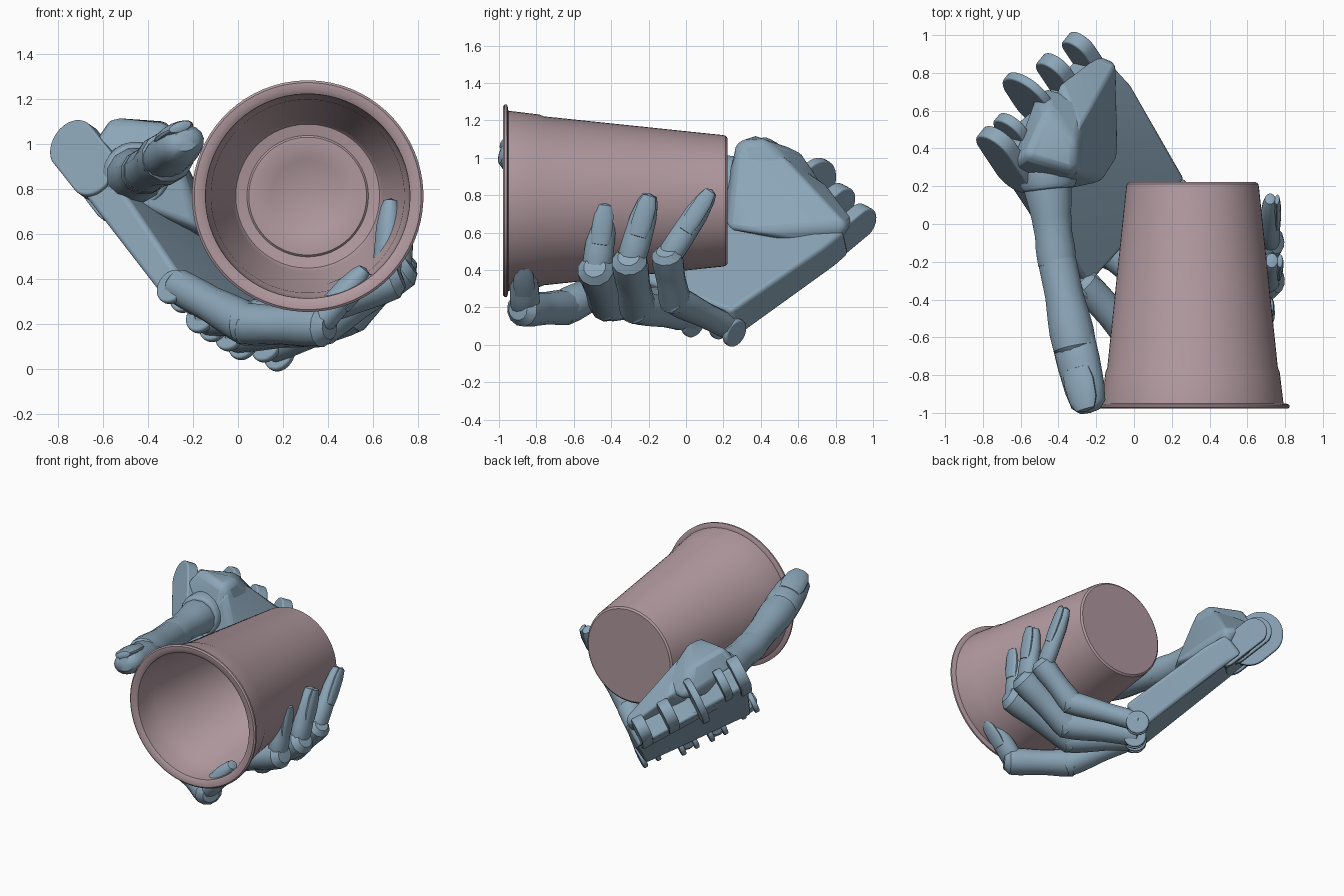
import bpy, bmesh, math
from mathutils import Vector as V, Matrix

if "Cube" in bpy.data.objects:
    bpy.data.objects.remove(bpy.data.objects["Cube"])


def material(name, rgb):
    m = bpy.data.materials.new(name)
    m.diffuse_color = (*rgb, 1)
    m.use_nodes = True
    m.node_tree.nodes["Principled BSDF"].inputs["Base Color"].default_value = m.diffuse_color
    return m


BLUE = material("hand_blue", (0.26, 0.38, 0.48))
MAUVE = material("cup_mauve", (0.44, 0.32, 0.35))


def finish(bm, name, mat, angle=35, bevel=0):
    bmesh.ops.recalc_face_normals(bm, faces=bm.faces)
    me = bpy.data.meshes.new(name)
    bm.to_mesh(me)
    bm.free()
    me.materials.append(mat)
    ob = bpy.data.objects.new(name, me)
    bpy.context.collection.objects.link(ob)
    if bevel:
        b = ob.modifiers.new("bevel", 'BEVEL')
        b.width, b.segments, b.limit_method = bevel, 3, 'ANGLE'
    bpy.ops.object.select_all(action='DESELECT')
    ob.select_set(True)
    bpy.context.view_layer.objects.active = ob
    bpy.ops.object.shade_smooth_by_angle(angle=math.radians(angle))
    return ob


def loft(name, frame, profile, sides, mat, flat=1.0, angle=35, bevel=0):
    """Rings of (radius, height) along the local z of a frame."""
    bm = bmesh.new()
    rings = []
    for r, h in profile:
        if r == 0:
            rings.append([bm.verts.new(frame @ V((0, 0, h)))])
            continue
        rings.append([bm.verts.new(frame @ V((r * math.cos(a), flat * r * math.sin(a), h)))
                      for a in (2 * math.pi * (i + .5) / sides for i in range(sides))])
    for p, q in zip(rings, rings[1:]):
        for i in range(sides):
            j = (i + 1) % sides
            loop = [p[i % len(p)], p[j % len(p)], q[j % len(q)], q[i % len(q)]]
            bm.faces.new(list(dict.fromkeys(loop)))
    return finish(bm, name, mat, angle, bevel)


def frame(a, b, out):
    """Frame at a, z toward b, y leaning toward the out direction."""
    z = (V(b) - V(a)).normalized()
    y = (V(out) - z * z.dot(V(out))).normalized()
    x = y.cross(z)
    return Matrix.Translation(a) @ Matrix((x, y, z)).transposed().to_4x4()


def hull(name, pts, bevel):
    bm = bmesh.new()
    for p in pts:
        bm.verts.new(p)
    bmesh.ops.convex_hull(bm, input=bm.verts)
    bmesh.ops.dissolve_limit(bm, angle_limit=0.08, verts=bm.verts, edges=bm.edges)
    return finish(bm, name, BLUE, 30, bevel)


# Cup: wall out and in, rolled rim, stepped floor
loft("cup", frame((0.31, 0, 0.77), (0.31, 1, 0.77), (0, 0, 1)), [
    (0, .222), (.335, .222), (.348, .212), (.352, .195), (.452, -.76), (.462, -.785),
    (.482, -.95), (.50, -.952), (.515, -.958), (.515, -.97), (.505, -.978), (.475, -.978),
    (.455, -.965), (.445, -.785), (.43, -.76), (.335, .16), (.32, .18), (.27, .19),
    (.262, .182), (.17, .182), (.16, .188), (0, .188)], 72, MAUVE)

# Palm axes: across, facing, toward the fingers
A = V((0.47, 0.58, -0.32)).normalized()
N = V((0.66, -0.16, 0.73)).normalized()
L = A.cross(N)

# Palm slab from its back corners and thicknesses
back = [((-.79, .40, .91), .17), ((-.32, -.31, .30), .12), ((.14, .27, .035), .2),
        ((-.13, .76, .39), .18), ((-.22, .87, .49), .16)]
hull("palm", [V(p) + N * k for p, t in back for k in (0, t)], .025)

# Thumb mound and the inner plate sloping to the wrist
hull("thumb_mound", [(-.66, .3, 1.0), (-.58, .36, 1.12), (-.3, .27, 1.09), (-.3, .42, 1.1),
                     (-.46, .62, 1.03), (-.6, .2, .75), (-.32, .2, .75), (-.2, .36, .75),
                     (-.24, .66, .85), (-.5, .74, .85)], .04)
hull("inner_plate", [(-.5, .15, .75), (-.3, .27, 1.05), (-.17, .22, .62), (-.08, .36, .6),
                     (-.3, .5, 1.03), (-.09, .86, .64), (-.19, .9, .66), (-.4, .74, .87),
                     (-.15, .8, .5), (-.5, .45, .75)], .03)


def disc(name, c, r, t, tail=0):
    """Hinge disc on the across-palm axis, optionally stretched into an arm."""
    c = V(c)
    pts = []
    for i in range(32):
        a = 2 * math.pi * i / 32
        d = r * (N * math.cos(a) + L * math.sin(a))
        if math.sin(a) > 0:
            d += L * tail
        pts += [c + d + A * t / 2, c + d - A * t / 2]
    hull(name, pts, .01)


# Wrist hinge lugs reaching back into the palm
for i, (c, r, t, tail) in enumerate([
        ((-.72, .41, .985), .12, .08, .2), ((-.65, .50, .93), .10, .06, .15),
        ((-.56, .68, .85), .155, .05, .1), ((-.42, .81, .76), .10, .08, .2),
        ((-.29, .93, .66), .09, .08, .25)]):
    disc("wrist_lug_%d" % i, c, r, t, tail)
# Web bridging the two inner lugs of each fork
hull("wrist_web", [V(c) + L * k + N * n for c in ((-.7, .44, .95), (-.31, .91, .67))
                   for k in (.09, .3) for n in (-.08, .06)], .015)


def segment(name, a, b, r0, r1, out):
    """Finger bone with swollen, chamfered joints."""
    h = (V(b) - V(a)).length
    loft(name, frame(a, b, out), [
        (0, -.75 * r0), (.6 * r0, -.7 * r0), (.97 * r0, -.3 * r0), (r0, .1 * h),
        (.92 * (r0 + r1) / 2, .45 * h), (.95 * r1, .7 * h), (r1, .88 * h),
        (.97 * r1, h + .3 * r1), (.6 * r1, h + .7 * r1), (0, h + .75 * r1)], 12, BLUE, .95)


def fingertip(name, a, b, r, out, blunt=.7):
    """Tapered tip with a nail on its outer side."""
    h = (V(b) - V(a)).length
    f = frame(a, b, out)
    loft(name, f, [(0, -.6 * r), (.7 * r, -.5 * r), (r, 0), (r, .3 * h), (.93 * r, .65 * h),
                   (blunt * r, .88 * h), (.5 * r, .97 * h), (0, h)], 16, BLUE, .8)
    nail = f @ Matrix.Translation((0, .56 * r, .38 * h))
    loft(name + "_nail", nail, [(0, 0), (.62 * r, .01), (.72 * r, .2 * h), (.66 * r, .45 * h),
                                (.45 * r, .59 * h), (0, .62 * h)], 16, BLUE, .42)


# Fingers: knuckle, two joints and tip, with radii
fingers = {
    "index": ([(-.25, -.33, .36), (.04, -.65, .20), (.35, -.86, .19), (.57, -.87, .45)], .10),
    "middle": ([(-.12, -.15, .23), (.22, -.42, .22), (.66, -.48, .39), (.68, -.43, .76)], .1),
    "ring": ([(.01, 0, .15), (.38, -.26, .20), (.71, -.30, .43), (.73, -.19, .81)], .098),
    "little": ([(.17, .22, .10), (.51, -.06, .24), (.72, -.10, .46), (.72, .14, .83)], .085),
}
for name, (p, r) in fingers.items():
    for i in range(2):
        mid = (V(p[i]) + V(p[i + 1])) / 2
        segment("%s_bone_%d" % (name, i), p[i], p[i + 1], r * (.85 + .15 * i), r,
                mid - V((.31, mid.y, .77)))
    fingertip(name + "_tip", p[2], p[3], r * .8, V((p[3][0] - .31, 0, p[3][2] - .77)))
    for s in (-1, 1):
        disc("%s_knuckle_%s" % (name, "ab"[s > 0]),
             V(p[0]) - N * .02 + A * s * .05, .078, .035)

# Thumb
t = [V(p) for p in ((-.46, .22, .86), (-.41, -.18, .88), (-.32, -.62, .94), (-.23, -1.0, 1.02))]
loft("thumb_socket", frame(t[0] + V((0, .06, 0)), t[1], (0, 0, 1)),
     [(0, 0), (.15, 0), (.15, .07), (.135, .10), (0, .10)], 24, BLUE, bevel=.01)
segment("thumb_bone_0", t[0], t[1], .13, .108, (0, 0, 1))
segment("thumb_bone_1", t[1], t[2], .105, .122, (0, 0, 1))
fingertip("thumb_tip", t[2], t[3], .118, (-.3, -.2, 1), .8)
